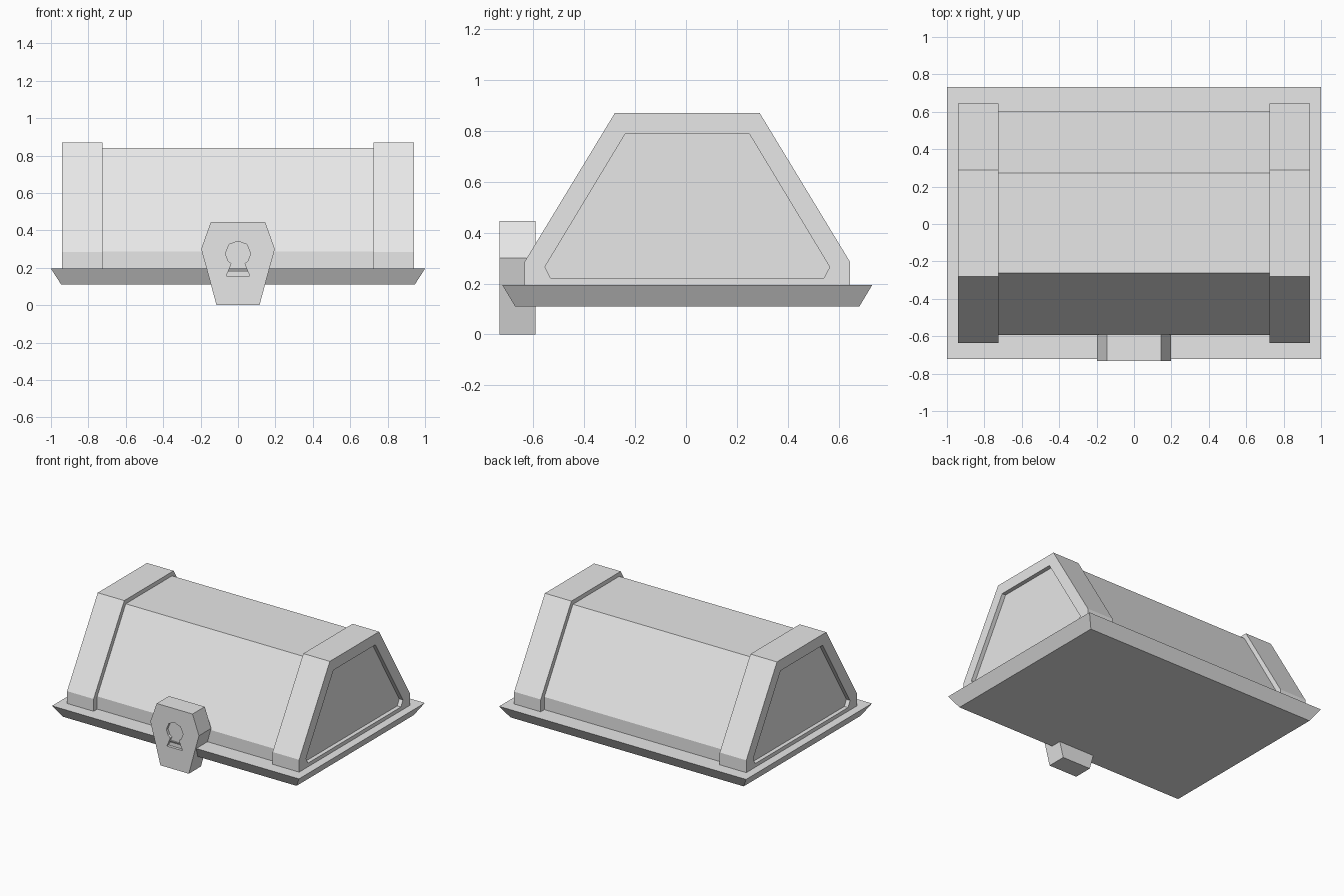
import bpy
import bmesh

cube = bpy.data.objects.get("Cube")
if cube:
    bpy.data.objects.remove(cube, do_unlink=True)

# One plain grey for every part
grey = bpy.data.materials.new("plain grey")
grey.use_nodes = True
grey.diffuse_color = (0.8, 0.8, 0.8, 1)
grey.node_tree.nodes["Principled BSDF"].inputs["Base Color"].default_value = (0.8, 0.8, 0.8, 1)

CENTRE_Y = 0.005


def loft(name, rings):
    """Skin a series of matching closed rings and cap both ends."""
    bm = bmesh.new()
    loops = [[bm.verts.new(p) for p in ring] for ring in rings]
    for a, b in zip(loops, loops[1:]):
        for i in range(len(a)):
            j = (i + 1) % len(a)
            bm.faces.new((a[i], a[j], b[j], b[i]))
    bm.faces.new(loops[0])
    bm.faces.new(loops[-1])
    bmesh.ops.recalc_face_normals(bm, faces=bm.faces)
    mesh = bpy.data.meshes.new(name)
    bm.to_mesh(mesh)
    bm.free()
    mesh.materials.append(grey)
    obj = bpy.data.objects.new(name, mesh)
    bpy.context.collection.objects.link(obj)
    return obj


def mirrored(half):
    """Complete a half outline (top to bottom) with its mirror image."""
    return half + [(-u, v) for u, v in reversed(half) if u != 0]


def across(profile, x):
    return [(x, y + CENTRE_Y, z) for y, z in profile]


def facing(profile, y):
    return [(x, y, z) for x, z in profile]


def rectangle(x, y, z):
    return [(sx * x, sy * y + CENTRE_Y, z) for sx, sy in ((-1, -1), (1, -1), (1, 1), (-1, 1))]


# Flared base rim
loft("base_rim", [rectangle(0.945, 0.677, 0.11), rectangle(1, 0.728, 0.195)])

# Lid body
body = mirrored([(0.268, 0.84), (0.598, 0.288), (0.598, 0.19)])
loft("lid_body", [across(body, -0.75), across(body, 0.75)])

# Raised end bands with recessed end panels
band = mirrored([(0.285, 0.87), (0.64, 0.285), (0.64, 0.19)])
panel = mirrored([(0.243, 0.79), (0.56, 0.265), (0.538, 0.222)])
for side, name in ((1, "left_end_band"), (-1, "right_end_band")):
    loft(name, [across(band, side * 0.725), across(band, side * 0.94),
                across(panel, side * 0.94), across(panel, side * 0.91)])

# Lock plate with a sunken keyhole
plate = mirrored([(0, 0.445), (0.145, 0.445), (0.171, 0.3725), (0.197, 0.3),
                  (0.156, 0.1525), (0.115, 0.005), (0, 0.005)])
keyhole = mirrored([(0, 0.342), (0.047, 0.325), (0.068, 0.275), (0.052, 0.235),
                    (0.035, 0.222), (0.063, 0.155), (0, 0.155)])
lock = loft("lock_plate", [facing(plate, -0.592), facing(plate, -0.733),
                           facing(keyhole, -0.733), facing(keyhole, -0.713)])
for vertex in lock.data.vertices:
    vertex.co.z -= 0.005 if vertex.co.z < 0.01 else 0
